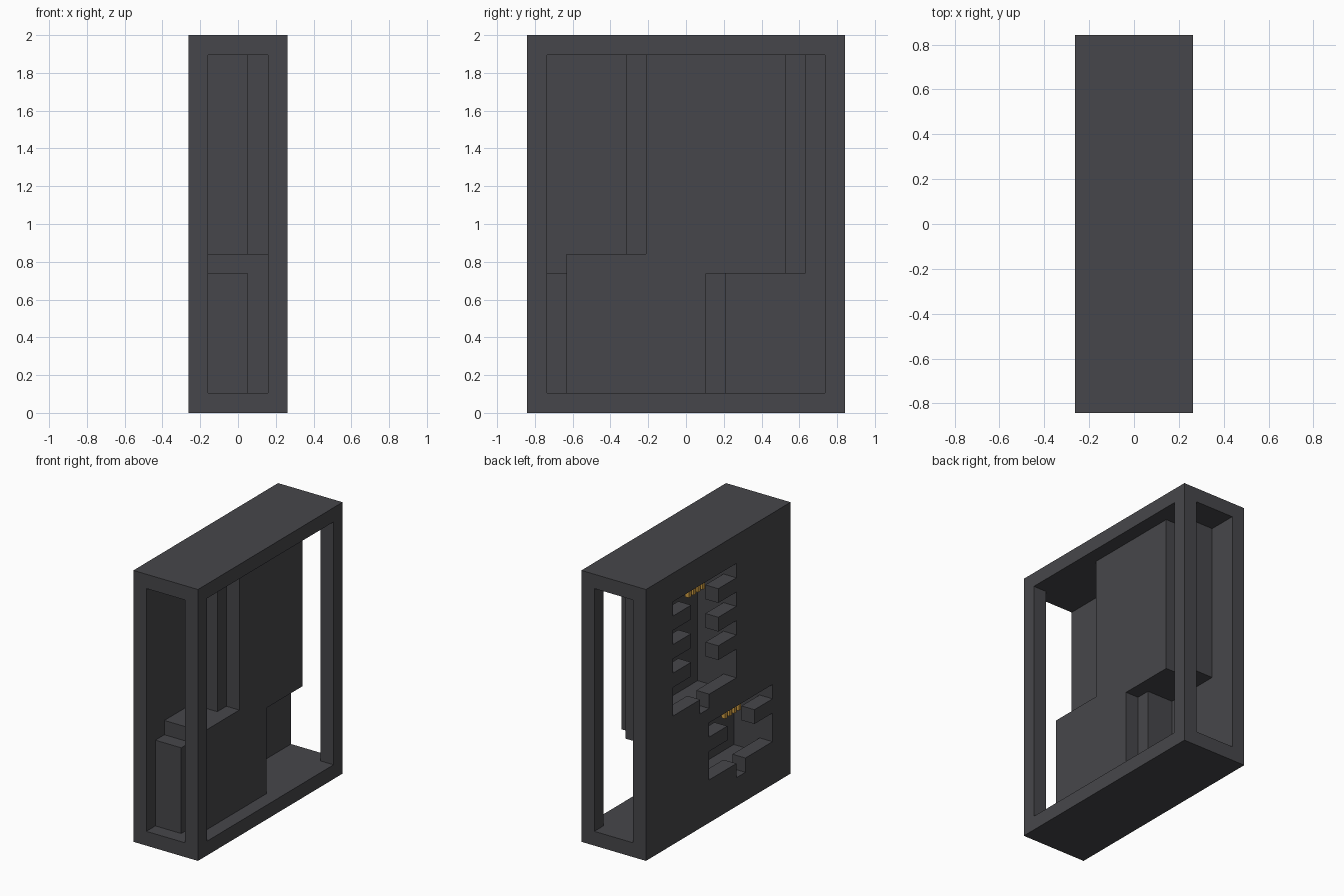
import bpy, bmesh
from itertools import product
from mathutils import Vector

if "Cube" in bpy.data.objects:
    bpy.data.objects.remove(bpy.data.objects["Cube"])

U = 2 / 19                      # one grid step
W, D, H = 5, 16, 19             # overall size in steps


def material(name, color):
    m = bpy.data.materials.new(name)
    m.use_nodes = True
    m.diffuse_color = color
    m.node_tree.nodes["Principled BSDF"].inputs["Base Color"].default_value = color
    return m


dark = material("dark grey", (0.062, 0.062, 0.069, 1))
gold = material("gold", (0.66, 0.36, 0.06, 1))


def block(x, y, z):
    """Set of grid cells filling a box given by three (start, end) ranges."""
    return set(product(range(*x), range(*y), range(*z)))


def place(x, y, z):
    return Vector((x - W / 2, y - D / 2, z)) * U


def finish(bm, name, mat):
    mesh = bpy.data.meshes.new(name)
    bm.to_mesh(mesh)
    bm.free()
    mesh.materials.append(mat)
    bpy.context.collection.objects.link(bpy.data.objects.new(name, mesh))


def skin(name, cells, solid):
    """Mesh only the faces of cells that border empty space."""
    bm = bmesh.new()
    for c in cells:
        for axis, side in product(range(3), (0, 1)):
            n = list(c)
            n[axis] += 2 * side - 1
            if tuple(n) in solid:
                continue
            a, b = (axis + 1) % 3, (axis + 2) % 3
            corners = []
            for da, db in ((0, 0), (1, 0), (1, 1), (0, 1)):
                p = list(c)
                p[axis] += side
                p[a] += da
                p[b] += db
                corners.append(bm.verts.new(place(*p)))
            bm.faces.new(corners if side else corners[::-1])
    bmesh.ops.remove_doubles(bm, verts=bm.verts, dist=U / 100)
    bmesh.ops.dissolve_limit(bm, angle_limit=0.01, verts=bm.verts, edges=bm.edges)
    finish(bm, name, dark)


def port(y, low, top, teeth):
    """Socket seven steps wide: returns its housing and its opening in the wall."""
    housing = block((1, 4), (y, y + 7), (low, top + 1))
    housing |= block((1, 3), (y - 1, y + 8), (low, top))
    housing -= block((1, 3), (y, y + 7), (low + 1, top))
    opening = block((0, 1), (y, y + 7), (low + 2, top))
    opening |= block((0, 1), (y + 3, y + 4), (low + 1, low + 2))
    for z in teeth:
        for t in (y, y + 5):
            opening -= block((0, 1), (t, t + 2), (z, z + 1))
    return housing, opening


def pins(name, y, top):
    """Row of contacts hanging behind the upper edge of an opening."""
    bm = bmesh.new()
    for i in range(4):
        at = place(0.75, y + 3.5 + (i - 1.5) * 0.5, top - 0.45)
        cube = bmesh.ops.create_cube(bm, size=U)
        bmesh.ops.scale(bm, vec=(0.3, 0.25, 0.9), verts=cube["verts"])
        bmesh.ops.translate(bm, vec=at, verts=cube["verts"])
    finish(bm, name, gold)


# Case: open frame on three sides, closed wall on the port side
case = block((0, W), (0, D), (0, H))
case -= block((1, W), (1, D - 1), (1, H - 1))
case -= block((1, W - 1), (0, D), (1, H - 1))
case |= block((W - 1, W), (0, D), (0, H)) - block((W - 1, W), (1, D - 1), (1, H - 1))

# Two sockets, the tall one reaching the case top
upper, upper_hole = port(6, 7, 17, (11, 13, 15))
upper |= block((1, 3), (5, 6), (17, 18)) | block((1, 3), (13, 14), (17, 18))
lower, lower_hole = port(2, 1, 7, (5,))
case -= upper_hole | lower_hole
lower -= upper
solid = case | upper | lower

skin("case", case, solid)
skin("upper_port", upper, solid)
skin("lower_port", lower, solid)
pins("upper_contacts", 6, 17)
pins("lower_contacts", 2, 7)
